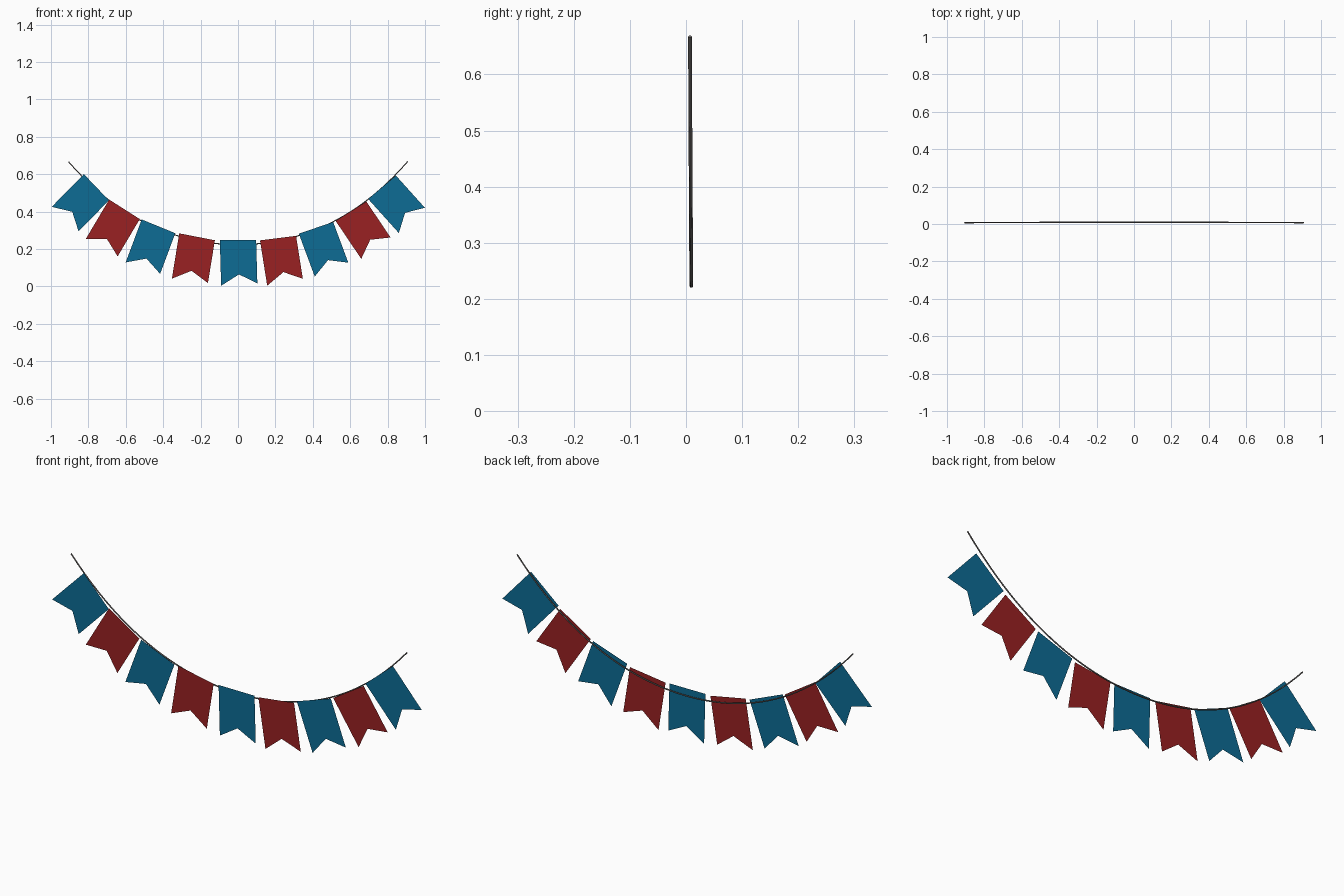
import bpy, bmesh
from math import radians
from mathutils import Matrix, Vector

cube = bpy.data.objects.get("Cube")
if cube:
    bpy.data.objects.remove(cube, do_unlink=True)


def material(name, rgb):
    m = bpy.data.materials.new(name)
    m.use_nodes = True
    m.diffuse_color = (*rgb, 1)
    m.node_tree.nodes["Principled BSDF"].inputs["Base Color"].default_value = (*rgb, 1)
    return m


blue = material("blue cloth", (0.004, 0.15, 0.30))
red = material("red cloth", (0.32, 0.015, 0.016))
grey = material("grey string", (0.15, 0.14, 0.135))

# Swallow-tailed flag outline, hung from the middle of its top edge
OUTLINE = [(-0.097, 0.003), (-0.097, -0.242), (0, -0.184), (0.097, -0.235), (0.097, -0.003)]


def flag(name, x, z, tilt, mat):
    turn = Matrix.Rotation(-radians(tilt), 4, 'Y')
    bm = bmesh.new()
    bm.faces.new([bm.verts.new(turn @ Vector((px, 0, pz))) for px, pz in OUTLINE])
    mesh = bpy.data.meshes.new(name)
    bm.to_mesh(mesh)
    bm.free()
    mesh.materials.append(mat)
    obj = bpy.data.objects.new(name, mesh)
    obj.location = (x, -0.011, z)
    bpy.context.collection.objects.link(obj)


# Row of flags: x, z, tilt in degrees, alternating colours
ROW = [(-0.757, 0.530, -44.5), (-0.607, 0.412, -30.7), (-0.425, 0.321, -20.5),
       (-0.219, 0.265, -9.2), (0, 0.248, 1.6), (0.214, 0.258, 9),
       (0.417, 0.313, 20.4), (0.604, 0.402, 34), (0.770, 0.530, 42)]
for i, (x, z, tilt) in enumerate(ROW):
    flag(f"flag_{i + 1}", x, z, tilt, red if i % 2 else blue)

# Sagging string behind the flags
curve = bpy.data.curves.new("string", 'CURVE')
curve.dimensions = '3D'
curve.bevel_depth = 0.0033
curve.bevel_resolution = 1
curve.use_fill_caps = True
spline = curve.splines.new('POLY')
STEPS = 48
spline.points.add(STEPS)
for i, p in enumerate(spline.points):
    x = -0.906 + 1.813 * i / STEPS
    p.co = (x, 0.0095 - 0.003 * x * x, 0.223 + 0.444 * x**2 + 0.117 * x**4, 1)
curve.materials.append(grey)
helper = bpy.data.objects.new("string_path", curve)
bpy.context.collection.objects.link(helper)

# Turn the string into a mesh and drop its path
depsgraph = bpy.context.evaluated_depsgraph_get()
mesh = bpy.data.meshes.new_from_object(helper.evaluated_get(depsgraph))
bpy.data.objects.remove(helper, do_unlink=True)
string = bpy.data.objects.new("string", mesh)
bpy.context.collection.objects.link(string)
for poly in mesh.polygons:
    poly.use_smooth = len(poly.vertices) == 4
